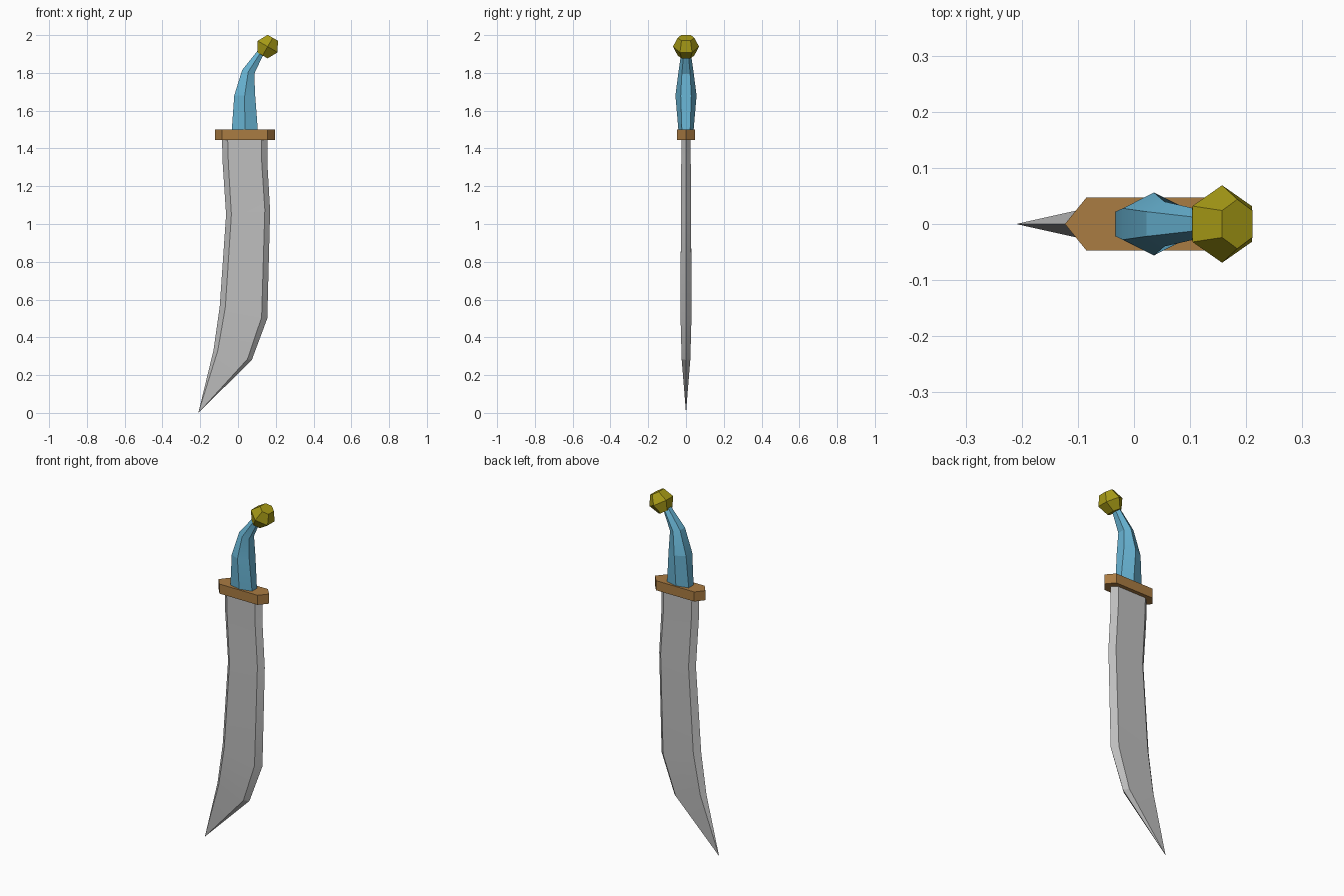
import bpy, bmesh, math
from mathutils import Vector

if "Cube" in bpy.data.objects:
    bpy.data.objects.remove(bpy.data.objects["Cube"])


def material(name, rgb):
    m = bpy.data.materials.new(name)
    m.use_nodes = True
    m.diffuse_color = (*rgb, 1)
    bsdf = m.node_tree.nodes["Principled BSDF"]
    bsdf.inputs["Base Color"].default_value = (*rgb, 1)
    bsdf.inputs["Roughness"].default_value = 0.6
    return m


def loft(name, rings, mat, tip=None):
    """Skin equal-length rings of points, capping the ends or closing to a tip."""
    bm = bmesh.new()
    loops = [[bm.verts.new(p) for p in ring] for ring in rings]
    n = len(loops[0])
    for a, b in zip(loops, loops[1:]):
        for i in range(n):
            j = (i + 1) % n
            bm.faces.new((a[i], a[j], b[j], b[i]))
    bm.faces.new(loops[0])
    if tip:
        t = bm.verts.new(tip)
        for i in range(n):
            bm.faces.new((loops[-1][i], loops[-1][(i + 1) % n], t))
    else:
        bm.faces.new(loops[-1])
    bmesh.ops.recalc_face_normals(bm, faces=bm.faces)
    me = bpy.data.meshes.new(name)
    bm.to_mesh(me)
    bm.free()
    me.materials.append(mat)
    ob = bpy.data.objects.new(name, me)
    bpy.context.collection.objects.link(ob)
    bpy.context.view_layer.objects.active = ob
    bpy.ops.object.select_all(action='DESELECT')
    ob.select_set(True)
    bpy.ops.object.shade_smooth_by_angle(angle=math.radians(14))
    return ob


def grip_ring(left, right, side, flat):
    """Hexagon with flat ends at left and right (x, z) and a point on each side."""
    l, r = (Vector((x, 0, z)) for x, z in (left, right))
    mid = (l + r) / 2
    y = Vector((0, 1, 0))
    return [l - y * flat, mid - y * side, r - y * flat,
            r + y * flat, mid + y * side, l + y * flat]


steel = material("steel grey", (0.52, 0.52, 0.52))
bronze = material("guard brown", (0.40, 0.20, 0.055))
blue = material("grip blue", (0.14, 0.46, 0.66))
gold = material("pommel gold", (0.38, 0.32, 0.008))

# Blade: left edge, left z, right edge, right z, bevel width, half thickness
stations = [
    (-0.085, 1.46, 0.155, 1.46, 0.030, 0.025),
    (-0.081, 1.32, 0.155, 1.33, 0.030, 0.025),
    (-0.063, 1.05, 0.170, 1.07, 0.028, 0.027),
    (-0.097, 0.56, 0.155, 0.50, 0.030, 0.029),
    (-0.130, 0.33, 0.073, 0.28, 0.023, 0.023),
]
rings = []
for xl, zl, xr, zr, w, h in stations:
    il, ir = xl + w, xr - w
    rings.append([(xl, 0, zl), (il, -h, zl), (ir, -h, zr + w * 0.2),
                  (xr, 0, zr), (ir, h, zr + w * 0.2), (il, h, zl)])
loft("blade", rings, steel, tip=(-0.21, 0, 0))

# Guard: bar with pointed ends
loft("guard", [[(-0.123, 0, z), (-0.085, -0.047, z), (0.157, -0.047, z),
                (0.197, 0, z), (0.157, 0.047, z), (-0.085, 0.047, z)]
               for z in (1.445, 1.5)], bronze)

# Grip: bent hexagonal handle
loft("grip", [
    grip_ring((-0.033, 1.495), (0.105, 1.495), 0.040, 0.022),
    grip_ring((-0.020, 1.68), (0.091, 1.68), 0.056, 0.028),
    grip_ring((0.022, 1.815), (0.086, 1.795), 0.040, 0.022),
    grip_ring((0.110, 1.925), (0.138, 1.905), 0.024, 0.012),
], blue)

# Pommel: faceted knob tilted along the end of the grip
centre = Vector((0.157, 0, 1.939))
axis, across = Vector((0.5, 0, 0.866)), Vector((0.866, 0, -0.5))
knob = []
for t, u, side, flat in ((-0.054, 0.031, 0.044, 0.024),
                         (0, 0.061, 0.069, 0.032),
                         (0.054, 0.031, 0.044, 0.024)):
    a, b = (centre + axis * t + across * s for s in (-u, u))
    knob.append(grip_ring((a.x, a.z), (b.x, b.z), side, flat))
loft("pommel", knob, gold)
